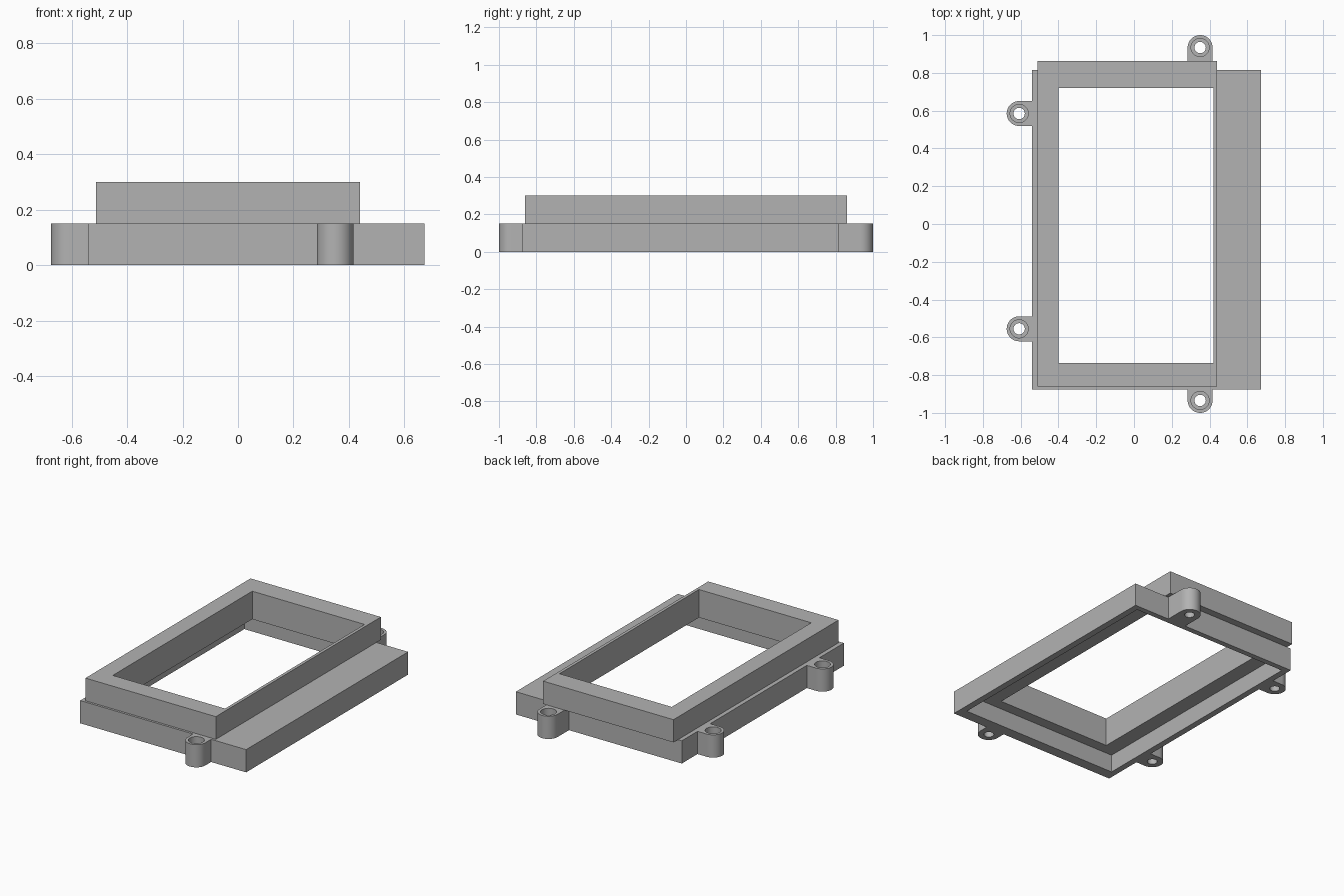
import bpy, bmesh, math
from mathutils import Vector

if "Cube" in bpy.data.objects:
    bpy.data.objects.remove(bpy.data.objects["Cube"])

grey = bpy.data.materials.new("plain_grey")
grey.diffuse_color = (0.45, 0.45, 0.45, 1)
grey.use_nodes = True
grey.node_tree.nodes["Principled BSDF"].inputs["Base Color"].default_value = grey.diffuse_color


def prism(name, outline, z0, z1):
    """Extrude a flat outline from z0 to z1."""
    bm = bmesh.new()
    face = bm.faces.new([bm.verts.new((x, y, z0)) for x, y in outline])
    ext = bmesh.ops.extrude_face_region(bm, geom=[face])
    top = [v for v in ext["geom"] if isinstance(v, bmesh.types.BMVert)]
    bmesh.ops.translate(bm, verts=top, vec=Vector((0, 0, z1 - z0)))
    bmesh.ops.recalc_face_normals(bm, faces=bm.faces)
    mesh = bpy.data.meshes.new(name)
    bm.to_mesh(mesh)
    bm.free()
    mesh.materials.append(grey)
    obj = bpy.data.objects.new(name, mesh)
    bpy.context.collection.objects.link(obj)
    return obj


def box(name, x0, x1, y0, y1, z0, z1):
    return prism(name, [(x0, y0), (x1, y0), (x1, y1), (x0, y1)], z0, z1)


def arc(cx, cy, r, start, sweep, n):
    return [(cx + r * math.cos(start + sweep * i / n),
             cy + r * math.sin(start + sweep * i / n)) for i in range(n + 1)]


def cut(obj, *cutters):
    """Subtract the cutters, then remove them."""
    bpy.context.view_layer.objects.active = obj
    for c in cutters:
        mod = obj.modifiers.new("cut", "BOOLEAN")
        mod.operation, mod.solver, mod.object = "DIFFERENCE", "EXACT", c
        bpy.ops.object.modifier_apply(modifier=mod.name)
        bpy.data.objects.remove(c)


BASE_H, PLATE_Z, TOP = 0.15, 0.115, 0.30
OPENING = (-0.40, 0.42, -0.735, 0.72)

# Base tray: hollow underneath, with a window through its top plate
base = box("base_tray", -0.54, 0.672, -0.875, 0.815, 0, BASE_H)
cut(base,
    box("pocket", -0.50, 0.63, -0.805, 0.78, -0.1, PLATE_Z),
    box("window", *OPENING, 0.05, 0.4))

# Raised frame, overhanging the back of the tray
frame = box("raised_frame", -0.512, 0.44, -0.86, 0.862, BASE_H, TOP)
cut(frame, box("window", *OPENING, 0.05, 0.4))

# Screw lugs: rounded tabs with a stepped hole: (name, centre, outward angle, tab length)
R = 0.066
lugs = [("left_back_lug", -0.608, 0.585, math.pi, 0.068),
        ("left_front_lug", -0.608, -0.555, math.pi, 0.068),
        ("back_lug", 0.35, 0.934, math.pi / 2, 0.119),
        ("front_lug", 0.35, -0.934, -math.pi / 2, 0.059)]
for name, cx, cy, ang, length in lugs:
    outline = arc(cx, cy, R, ang - math.pi / 2, math.pi, 24)
    dx, dy = -math.cos(ang) * length, -math.sin(ang) * length
    (ax, ay), (bx, by) = outline[0], outline[-1]
    outline += [(bx + dx, by + dy), (ax + dx, ay + dy)]
    lug = prism(name, outline, 0, BASE_H)
    cut(lug,
        prism("bore", arc(cx, cy, 0.03, 0, math.tau, 32)[:-1], -0.1, 0.3),
        prism("counterbore", arc(cx, cy, 0.048, 0, math.tau, 32)[:-1], 0.04, 0.3))
    bpy.ops.object.select_all(action="DESELECT")
    lug.select_set(True)
    bpy.context.view_layer.objects.active = lug
    bpy.ops.object.shade_smooth_by_angle(angle=math.radians(30))
